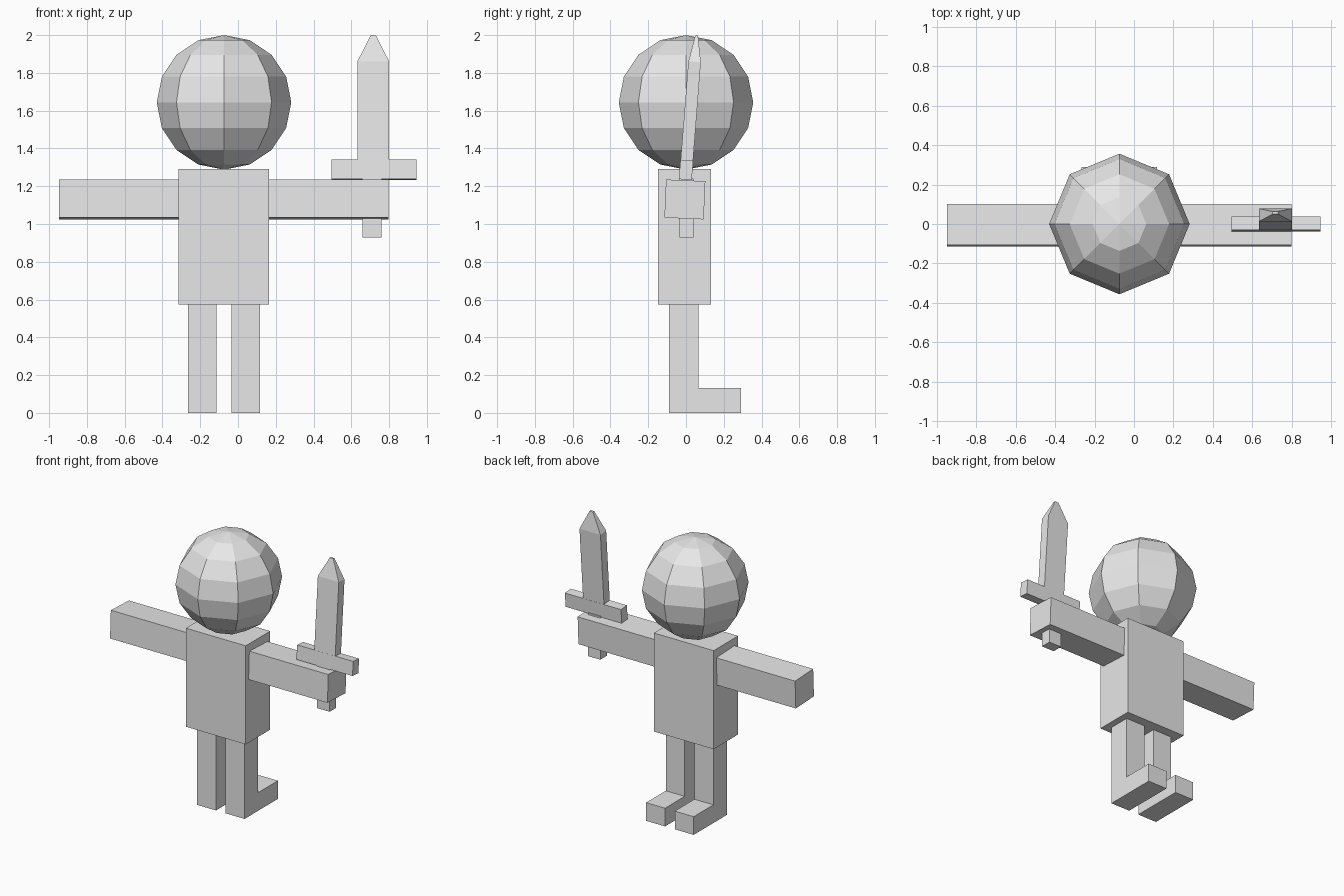
import bpy, bmesh, math
from mathutils import Matrix, Vector

if "Cube" in bpy.data.objects:
    bpy.data.objects.remove(bpy.data.objects["Cube"])

grey = bpy.data.materials.new("light_grey")
grey.diffuse_color = (0.8, 0.8, 0.8, 1)
grey.use_nodes = True
grey.node_tree.nodes["Principled BSDF"].inputs["Base Color"].default_value = grey.diffuse_color


def finish(name, bm, matrix=None):
    """Turn a bmesh into a flat-shaded grey object."""
    if matrix:
        bm.transform(matrix)
    bmesh.ops.recalc_face_normals(bm, faces=bm.faces)
    mesh = bpy.data.meshes.new(name)
    bm.to_mesh(mesh)
    bm.free()
    mesh.materials.append(grey)
    obj = bpy.data.objects.new(name, mesh)
    bpy.context.collection.objects.link(obj)
    return obj


def box(name, x, y, z, matrix=None):
    """Box from (min, max) ranges."""
    bm = bmesh.new()
    bmesh.ops.create_cube(bm, size=1)
    for v in bm.verts:
        v.co = [r[0] + (c + 0.5) * (r[1] - r[0]) for r, c in zip((x, y, z), v.co)]
    return finish(name, bm, matrix)


def tilt(degrees, pivot):
    """Rotation about the x axis through a pivot."""
    p = Matrix.Translation(pivot)
    return p @ Matrix.Rotation(math.radians(degrees), 4, 'X') @ p.inverted()


# Head: eight-sided faceted ball
bm = bmesh.new()
bmesh.ops.create_uvsphere(bm, u_segments=8, v_segments=8, radius=0.356)
finish("head", bm, Matrix.Translation((-0.074, 0, 1.644)))

# Torso
box("torso", (-0.315, 0.165), (-0.147, 0.133), (0.575, 1.29))

# Arms, slightly rolled
roll = tilt(-2.5, (0, -0.006, 1.13))
for side, x in (("left", (0.165, 0.798)), ("right", (-0.947, -0.315))):
    box(side + "_arm", x, (-0.11, 0.098), (1.029, 1.231), roll)

# Legs with feet: one L profile given thickness
profile = [(-0.091, 0), (0.29, 0), (0.29, 0.132), (0.065, 0.132), (0.065, 0.575), (-0.091, 0.575)]
for side, x0 in (("left", -0.035), ("right", -0.265)):
    bm = bmesh.new()
    face = bm.faces.new([bm.verts.new((x0, y, z)) for y, z in profile])
    ext = bmesh.ops.extrude_face_region(bm, geom=[face])
    verts = [g for g in ext["geom"] if isinstance(g, bmesh.types.BMVert)]
    bmesh.ops.translate(bm, verts=verts, vec=(0.152, 0, 0))
    finish(side + "_leg", bm)

# Sword: handle, guard and blade leaning back
lean = tilt(-4.5, (0.715, 0, 1.28))
box("sword_handle", (0.66, 0.76), (-0.035, 0.04), (0.928, 1.24))
box("sword_guard", (0.495, 0.945), (-0.034, 0.034), (1.235, 1.338), lean)

bm = bmesh.new()
rings = []
for z, hx, hy in ((1.33, 0.084, 0.033), (1.86, 0.084, 0.033), (2.0, 0.014, 0.007)):
    rings.append([bm.verts.new((0.716 + sx * hx, sy * hy, z))
                  for sx, sy in ((-1, -1), (1, -1), (1, 1), (-1, 1))])
for low, high in zip(rings, rings[1:]):
    for i in range(4):
        j = (i + 1) % 4
        bm.faces.new((low[i], low[j], high[j], high[i]))
bm.faces.new(rings[0])
bm.faces.new(rings[-1])
finish("sword_blade", bm, lean)
